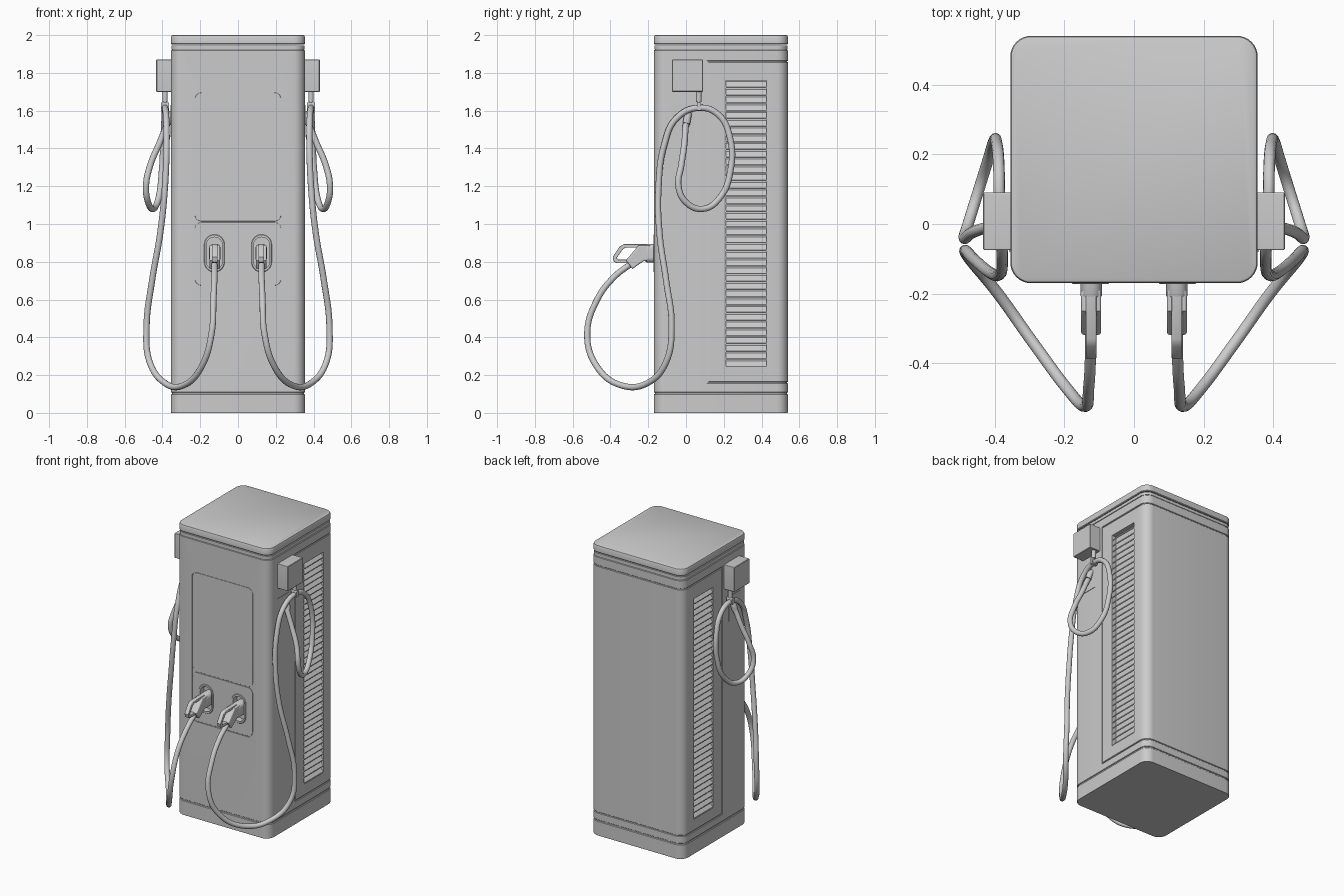
import bpy, bmesh, math
from mathutils import Matrix, Vector

if "Cube" in bpy.data.objects:
    bpy.data.objects.remove(bpy.data.objects["Cube"], do_unlink=True)

grey = bpy.data.materials.new("plain grey")
grey.use_nodes = True
grey.diffuse_color = (0.6, 0.6, 0.6, 1)
grey.node_tree.nodes["Principled BSDF"].inputs["Base Color"].default_value = (0.6, 0.6, 0.6, 1)

# Local z points outward along the chosen model direction
AXES = {
    "up": Matrix.Identity(3),
    "front": Matrix(((1, 0, 0), (0, 0, -1), (0, 1, 0))),
    "side": Matrix(((0, 0, 1), (1, 0, 0), (0, 1, 0))),
}


def finish(name, mesh):
    """Link a mesh as a smooth-shaded object."""
    mesh.materials.clear()
    mesh.materials.append(grey)
    obj = bpy.data.objects.new(name, mesh)
    bpy.context.collection.objects.link(obj)
    smooth(obj)
    return obj


def smooth(obj):
    bpy.ops.object.select_all(action="DESELECT")
    obj.select_set(True)
    bpy.context.view_layer.objects.active = obj
    bpy.ops.object.shade_smooth_by_angle(angle=math.radians(32))


def prism(name, axis, centre, size, radius, levels, clip=None):
    """Rounded rectangle lofted through (depth, inset) levels; clip = (y, side kept)."""
    bm = bmesh.new()
    rings = []
    for depth, inset in levels:
        r = max(radius - inset, 0.001)
        ring = []
        for k in range(4):
            sx, sy = ((1, 1), (-1, 1), (-1, -1), (1, -1))[k]
            cx = centre[0] + sx * (size[0] / 2 - inset - r)
            cy = centre[1] + sy * (size[1] / 2 - inset - r)
            for i in range(9):
                t = (k + i / 8) * math.pi / 2
                p = Vector((cx + r * math.cos(t), cy + r * math.sin(t), depth))
                ring.append(bm.verts.new(AXES[axis] @ p))
        rings.append(ring)
    n = len(rings[0])
    for low, high in zip(rings, rings[1:]):
        for i in range(n):
            j = (i + 1) % n
            bm.faces.new((low[i], low[j], high[j], high[i]))
    bm.faces.new(rings[0][::-1])
    bm.faces.new(rings[-1])
    if clip:
        geom = bm.verts[:] + bm.edges[:] + bm.faces[:]
        bmesh.ops.bisect_plane(bm, geom=geom, plane_co=(0, clip[0], 0),
                               plane_no=(0, -clip[1], 0), clear_outer=True)
        bmesh.ops.holes_fill(bm, edges=bm.edges[:], sides=0)
    bmesh.ops.recalc_face_normals(bm, faces=bm.faces[:])
    mesh = bpy.data.meshes.new(name)
    bm.to_mesh(mesh)
    bm.free()
    return finish(name, mesh)


def cut(targets, cutter):
    """Subtract the cutter from every target, then discard it."""
    for obj in targets:
        mod = obj.modifiers.new("cut", "BOOLEAN")
        mod.object = cutter
        mod.solver = "EXACT"
        bpy.context.view_layer.objects.active = obj
        bpy.ops.object.modifier_apply(modifier=mod.name)
        smooth(obj)
    bpy.data.objects.remove(cutter, do_unlink=True)


def mirror(obj):
    """Make the right-hand twin of a left-hand part."""
    mesh = obj.data.copy()
    mesh.transform(Matrix.Scale(-1, 4, (1, 0, 0)))
    mesh.flip_normals()
    finish("right_" + obj.name, mesh)
    obj.name = "left_" + obj.name


def from_curve(name, curve):
    temp = bpy.data.objects.new(name, curve)
    bpy.context.collection.objects.link(temp)
    bpy.context.view_layer.update()
    mesh = bpy.data.meshes.new_from_object(temp.evaluated_get(bpy.context.evaluated_depsgraph_get()))
    bpy.data.objects.remove(temp, do_unlink=True)
    return finish(name, mesh)


def tube(name, points, radius):
    """Round tube along a smooth path."""
    curve = bpy.data.curves.new(name, "CURVE")
    curve.dimensions = "3D"
    curve.bevel_depth = radius
    curve.bevel_resolution = 4
    curve.resolution_u = 8
    curve.use_fill_caps = True
    spline = curve.splines.new("BEZIER")
    spline.bezier_points.add(len(points) - 1)
    for bp, co in zip(spline.bezier_points, points):
        bp.co = co
        bp.handle_left_type = bp.handle_right_type = "AUTO"
    return from_curve(name, curve)


def plate(name, outlines, x, half, bevel):
    """Filled (y, z) outlines extruded across x; inner outlines become holes."""
    curve = bpy.data.curves.new(name, "CURVE")
    curve.dimensions = "2D"
    curve.fill_mode = "BOTH"
    curve.extrude = half - bevel
    curve.bevel_depth = bevel
    curve.bevel_resolution = 2
    curve.offset = -bevel
    for outline in outlines:
        spline = curve.splines.new("POLY")
        spline.points.add(len(outline) - 1)
        for p, (y, z) in zip(spline.points, outline):
            p.co = (y, z, 0, 1)
        spline.use_cyclic_u = True
    obj = from_curve(name, curve)
    obj.data.transform(Matrix.Translation((x, 0, 0)) @ AXES["side"].to_4x4())
    return obj


# Cabinet: plinth, core and cap, with outer shells leaving narrow seams
MID, WIDE, R = (0, 0.185), (0.71, 0.71), 0.06


def cabinet(name, levels, clip=None):
    return prism(name, "up", MID, WIDE, R, levels, clip)


def shell(name, low, high, clip):
    e = 0.002
    return cabinet(name, [(low, e), (low + e, 0), (high - e, 0), (high, e)], clip)


cabinet("plinth", [(0, 0.002), (0.003, 0), (0.097, 0), (0.1, 0.003)])
core = cabinet("core", [(0.09, 0.006), (1.945, 0.006)])
cabinet("neck", [(1.925, 0.003), (1.945, 0.003)])
cabinet("cap", [(1.951, 0.004), (1.955, 0), (1.99, 0), (1.997, 0.003), (2.0, 0.009)])
front_shell = shell("front_shell", 0.108, 1.92, (0.112, -1))
rear_door = shell("rear_door", 0.163, 1.857, (0.118, 1))
shell("rear_upper_band", 1.863, 1.92, (0.112, 1))
shell("rear_lower_band", 0.108, 0.157, (0.112, 1))

# Front display recess with a control panel in its lower part
cut([front_shell], prism("cutter", "front", (0, 1.185), (0.465, 1.03), 0.04, [(0.165, 0), (0.2, 0)]))
panel = prism("control_panel", "front", (0, 0.842), (0.457, 0.335), 0.036,
              [(0.16, 0), (0.167, 0), (0.168, 0.001)])
prism("display", "front", (0, 1.355), (0.457, 0.682), 0.036, [(0.16, 0), (0.1655, 0), (0.1665, 0.001)])

# Charging sockets
for sx in (-1, 1):
    at = (sx * 0.125, 0.845)
    cut([panel, front_shell, core],
        prism("cutter", "front", at, (0.085, 0.17), 0.042, [(0.13, 0), (0.2, 0)]))
    rim = prism("socket_rim", "front", at, (0.108, 0.2), 0.054, [(0.15, 0), (0.169, 0), (0.172, 0.003)])
    cut([rim], prism("cutter", "front", at, (0.085, 0.17), 0.042, [(0.13, 0), (0.2, 0)]))

# Louvred vents on both sides
VENT_Y, VENT_LOW, VENT_HIGH, SLATS = 0.318, 0.24, 1.76, 37
for sx in (-1, 1):
    depths = sorted((sx * 0.325, sx * 0.38))
    cut([rear_door, core], prism("cutter", "side", (VENT_Y, (VENT_LOW + VENT_HIGH) / 2),
                                 (0.214, VENT_HIGH - VENT_LOW), 0.002, [(d, 0) for d in depths]))
pitch = (VENT_HIGH - VENT_LOW) / SLATS
bm = bmesh.new()
for i in range(SLATS):
    z = VENT_LOW + i * pitch
    section = ((0.326, pitch * 0.85), (0.353, 0.006), (0.353, 0.001), (0.326, pitch * 0.7))
    ends = [[bm.verts.new((x, VENT_Y + s * 0.107, z + dz)) for x, dz in section] for s in (-1, 1)]
    for k in range(4):
        n = (k + 1) % 4
        bm.faces.new((ends[0][k], ends[0][n], ends[1][n], ends[1][k]))
    bm.faces.new(ends[0][::-1])
    bm.faces.new(ends[1])
bmesh.ops.recalc_face_normals(bm, faces=bm.faces[:])
mesh = bpy.data.meshes.new("vent_slats")
bm.to_mesh(mesh)
bm.free()
mirror(finish("vent_slats", mesh))

# Cable retractor box, hanger and cable outlet
mirror(prism("retractor_box", "side", (0.008, 1.785), (0.165, 0.17), 0.004,
             [(0.352, 0), (0.43, 0), (0.433, 0.003)]))
mirror(prism("outlet_plate", "side", (-0.017, 1.545), (0.125, 0.17), 0.003, [(0.352, 0), (0.358, 0)]))
mirror(tube("hanger_sleeve", [(0.386, 0.068, 1.71), (0.386, 0.068, 1.645)], 0.014))
mirror(tube("hanger_cord", [(0.386, 0.068, 1.66), (0.386, 0.068, 1.6)], 0.007))
mirror(prism("hanger_clip", "side", (0.068, 1.622), (0.022, 0.044), 0.006, [(0.364, 0), (0.408, 0)]))
mirror(tube("outlet_gland", [(0.35, 0.012, 1.585), (0.366, 0.008, 1.565), (0.376, 0.002, 1.53)], 0.02))

# Charging cable: outlet, hanging loop, over the hanger, down and up to the handle
mirror(tube("cable", [
    (0.35, 0.012, 1.585), (0.374, 0.0, 1.53), (0.415, -0.008, 1.43), (0.465, -0.025, 1.31),
    (0.487, -0.04, 1.2), (0.476, 0.0, 1.115), (0.448, 0.09, 1.08), (0.42, 0.18, 1.14),
    (0.403, 0.235, 1.28), (0.394, 0.232, 1.46), (0.388, 0.17, 1.58), (0.386, 0.068, 1.615),
    (0.38, -0.05, 1.56), (0.378, -0.115, 1.42), (0.388, -0.146, 1.18), (0.412, -0.14, 0.95),
    (0.455, -0.105, 0.7), (0.484, -0.076, 0.46), (0.468, -0.105, 0.27), (0.39, -0.2, 0.16),
    (0.29, -0.34, 0.145), (0.19, -0.475, 0.25), (0.14, -0.523, 0.42), (0.13, -0.47, 0.6),
    (0.125, -0.38, 0.72), (0.125, -0.29, 0.79), (0.125, -0.26, 0.812)], 0.0165))

# Plug handle: nozzle, looped grip and cable gland
mirror(prism("plug_nozzle", "front", (0.123, 0.845), (0.062, 0.1), 0.028, [(0.12, 0), (0.205, 0), (0.215, 0.006)]))
mirror(plate("plug_grip", [
    [(-0.16, 0.893), (-0.33, 0.893), (-0.352, 0.88), (-0.388, 0.825), (-0.382, 0.8),
     (-0.365, 0.793), (-0.28, 0.793), (-0.23, 0.81), (-0.16, 0.8)],
    [(-0.26, 0.875), (-0.32, 0.875), (-0.335, 0.866), (-0.367, 0.82), (-0.36, 0.811), (-0.305, 0.811)],
], 0.123, 0.015, 0.004))
mirror(plate("plug_body", [
    [(-0.19, 0.888), (-0.25, 0.888), (-0.318, 0.808), (-0.284, 0.762), (-0.225, 0.803), (-0.19, 0.808)],
], 0.123, 0.029, 0.008))
